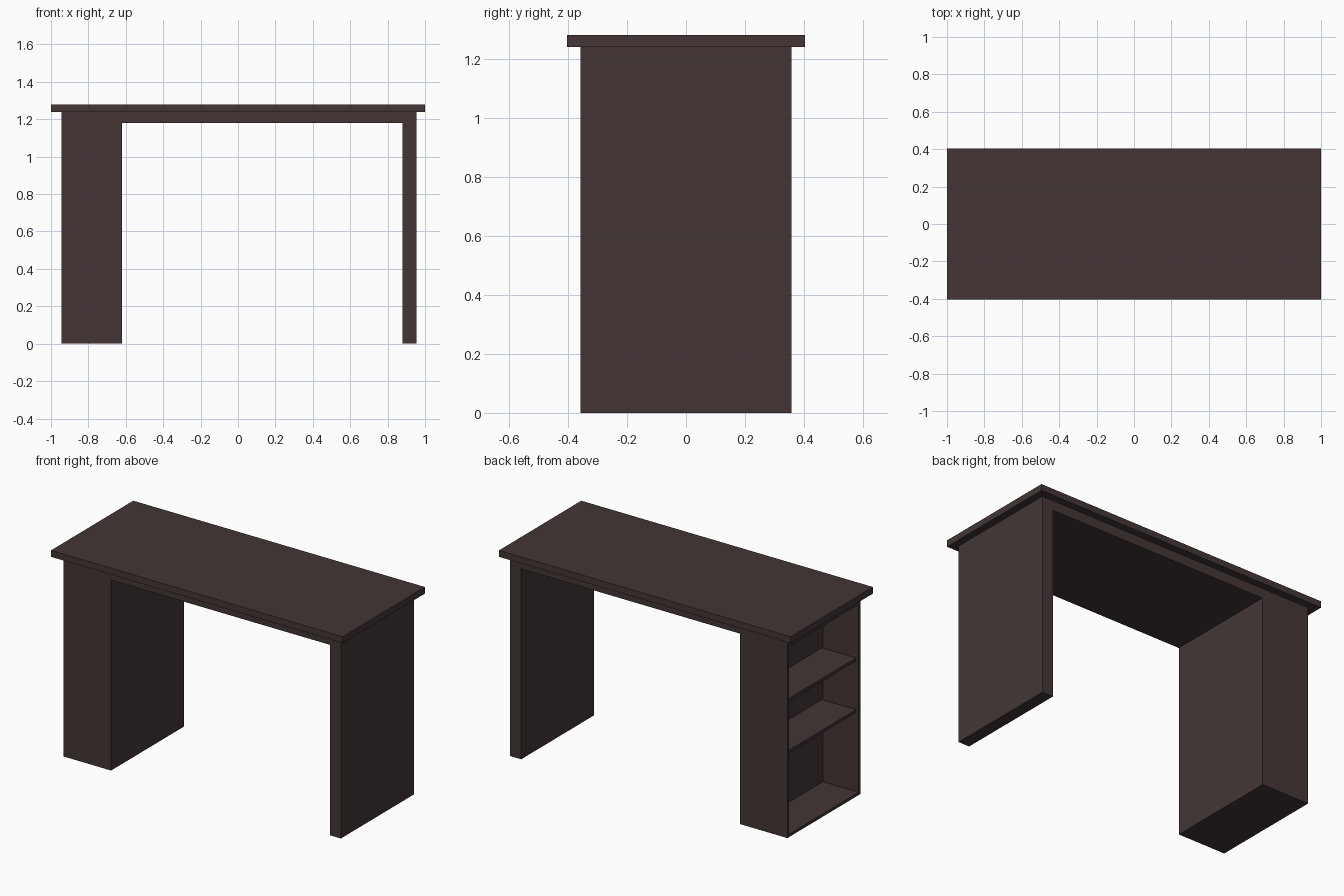
import bpy
import bmesh
from mathutils import Vector

default = bpy.data.objects.get("Cube")
if default:
    bpy.data.objects.remove(default, do_unlink=True)

wood = bpy.data.materials.new("dark_brown_wood")
wood.use_nodes = True
colour = (0.056, 0.037, 0.036, 1)
wood.diffuse_color = colour
bsdf = wood.node_tree.nodes["Principled BSDF"]
bsdf.inputs["Base Color"].default_value = colour
bsdf.inputs["Roughness"].default_value = 0.7


def finish(name, bm):
    bmesh.ops.recalc_face_normals(bm, faces=bm.faces)
    mesh = bpy.data.meshes.new(name)
    bm.to_mesh(mesh)
    bm.free()
    mesh.materials.append(wood)
    obj = bpy.data.objects.new(name, mesh)
    bpy.context.collection.objects.link(obj)
    return obj


def box(name, low, high):
    low, high = Vector(low), Vector(high)
    bm = bmesh.new()
    bmesh.ops.create_cube(bm, size=1)
    bmesh.ops.scale(bm, vec=high - low, verts=bm.verts)
    bmesh.ops.translate(bm, vec=(low + high) / 2, verts=bm.verts)
    return finish(name, bm)


# Main dimensions
depth = 0.357               # half depth of the base
top_z, apron_z = 1.24, 1.18
cab_out, cab_in = -0.945, -0.62
leg_in, leg_out = 0.88, 0.955
panel = 0.025
recess = 0.245

# Base: arch profile (cabinet, apron, leg) extruded from front to back
profile = [(cab_out, 0), (cab_in, 0), (cab_in, apron_z), (leg_in, apron_z),
           (leg_in, 0), (leg_out, 0), (leg_out, top_z), (cab_out, top_z)]
bm = bmesh.new()
front = bm.faces.new([bm.verts.new((x, -depth, z)) for x, z in profile])
swept = bmesh.ops.extrude_face_region(bm, geom=[front], use_keep_orig=True)
bmesh.ops.translate(bm, vec=(0, 2 * depth, 0),
                    verts=[v for v in swept["geom"] if isinstance(v, bmesh.types.BMVert)])
bmesh.ops.recalc_face_normals(bm, faces=bm.faces)

# Shelf opening: inset the cabinet's outer end, then push it inwards
end = min(bm.faces, key=lambda f: f.calc_center_median().x)
bmesh.ops.inset_region(bm, faces=[end], thickness=panel)
for v in end.verts:
    if v.co.z > 1:
        v.co.z = apron_z
pushed = bmesh.ops.extrude_discrete_faces(bm, faces=[end])["faces"][0]
bmesh.ops.translate(bm, vec=(recess, 0, 0), verts=pushed.verts)
finish("desk_base", bm)

# Shelves, set back slightly inside the opening
for name, z in (("lower_shelf", 0.51), ("upper_shelf", 0.83)):
    box(name, (cab_out + 0.012, panel - depth, z),
        (cab_out + recess, depth - panel, z + 0.02))

# Overhanging desk top
box("desk_top", (-1, -0.403, top_z), (1, 0.403, 1.28))
